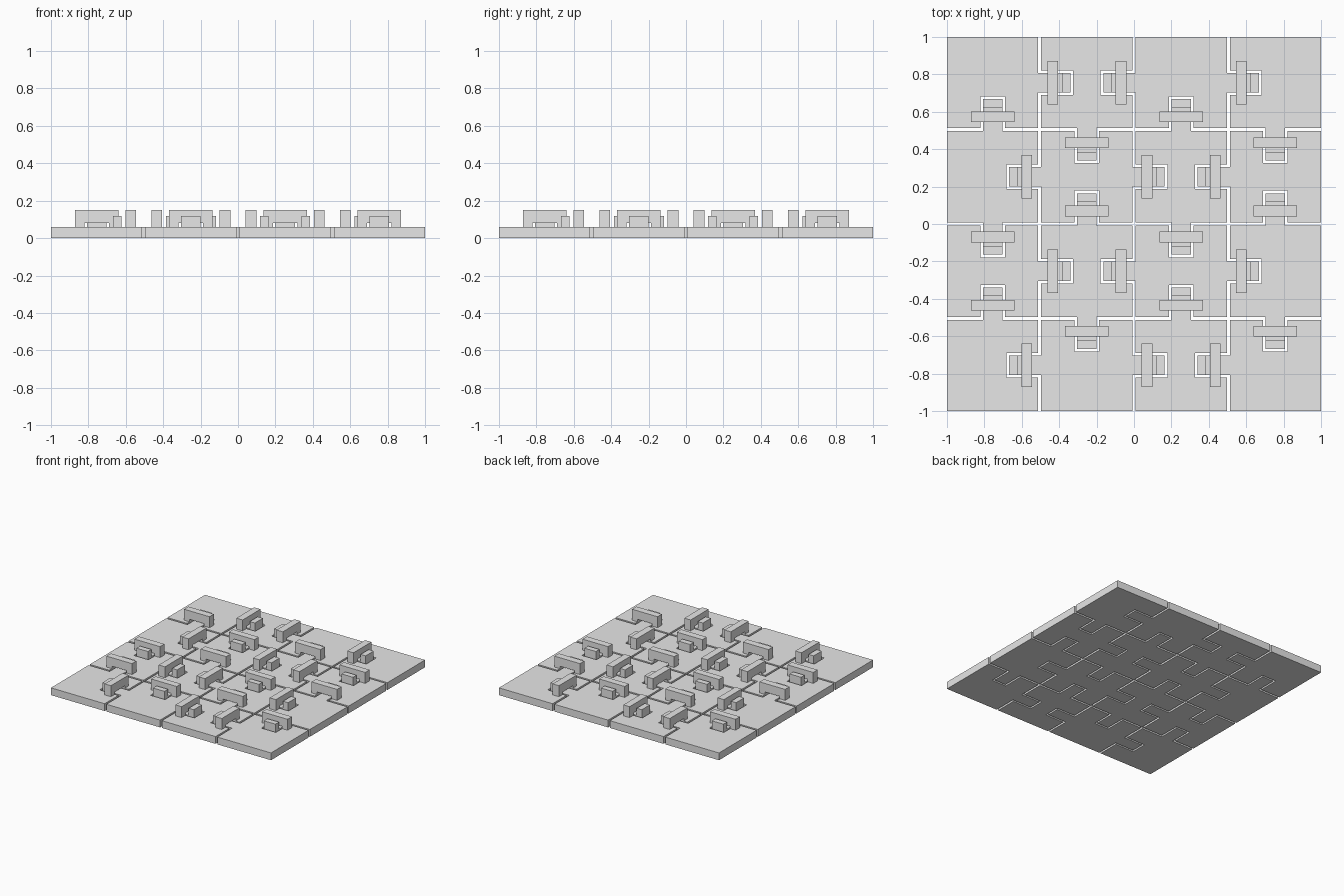
import bpy, bmesh
from mathutils import Matrix, Vector
from math import pi

if "Cube" in bpy.data.objects:
    bpy.data.objects.remove(bpy.data.objects["Cube"])

N = 4                # tiles per side
GAP = 0.016          # clearance between tiles
PITCH = (2 + GAP) / N
HALF = PITCH / 2 - GAP / 2
SEAM = PITCH / 2     # tile centre to middle of seam
TOP = 0.06           # plate thickness

grey = bpy.data.materials.new("light_grey")
grey.diffuse_color = (0.8, 0.8, 0.8, 1)
grey.use_nodes = True
grey.node_tree.nodes["Principled BSDF"].inputs["Base Color"].default_value = grey.diffuse_color


def prism(name, pts, offset, matrix):
    """Extrude a closed outline along offset, then place it."""
    bm = bmesh.new()
    face = bm.faces.new([bm.verts.new(p) for p in pts])
    ext = bmesh.ops.extrude_face_region(bm, geom=[face], use_keep_orig=True)
    moved = [v for v in ext["geom"] if isinstance(v, bmesh.types.BMVert)]
    bmesh.ops.translate(bm, verts=moved, vec=offset)
    bmesh.ops.recalc_face_normals(bm, faces=bm.faces)
    bm.transform(matrix)
    mesh = bpy.data.meshes.new(name)
    bm.to_mesh(mesh)
    bm.free()
    mesh.materials.append(grey)
    obj = bpy.data.objects.new(name, mesh)
    bpy.context.collection.objects.link(obj)
    return obj


def side_points(kind):
    """Outline of the +x side of a tile, running upward."""
    pts = [(HALF, -HALF)]
    if kind == "tab":
        w, tip = 0.052, SEAM + 0.164
    elif kind == "notch":
        w, tip = 0.066, SEAM - 0.178
    else:
        return pts
    return pts + [(HALF, -w), (tip, -w), (tip, w), (HALF, w)]


# Arch profile in y and z, straddling a notch
ARCH = [(-0.116, TOP), (-0.116, 0.15), (0.116, 0.15), (0.116, TOP),
        (0.066, TOP), (0.066, 0.08), (-0.066, 0.08), (-0.066, TOP)]
STEPS = [(1, 0), (0, 1), (-1, 0), (0, -1)]

for col in range(N):
    for row in range(N):
        place = Matrix.Translation(((col - (N - 1) / 2) * PITCH,
                                    (row - (N - 1) / 2) * PITCH, 0))
        outline = []
        for s, (dx, dy) in enumerate(STEPS):
            turn = Matrix.Rotation(s * pi / 2, 4, 'Z')
            inside = 0 <= col + dx < N and 0 <= row + dy < N
            # Tabs and notches alternate like a chequerboard
            kind = "plain"
            if inside:
                kind = "tab" if (col + row + s) % 2 else "notch"
            outline += [turn @ Vector((x, y, 0)) for x, y in side_points(kind)]
            if kind == "tab":
                # Locking peg at the tip of the tab
                x0, x1 = SEAM + 0.118, SEAM + 0.164
                base = [(x0, -0.052, TOP), (x1, -0.052, TOP),
                        (x1, 0.052, TOP), (x0, 0.052, TOP)]
                prism("tab_peg", base, (0, 0, 0.058), place @ turn)
            elif kind == "notch":
                # Bridge over the notch
                prism("bridge", [(SEAM - 0.098, y, z) for y, z in ARCH],
                      (0.057, 0, 0), place @ turn)
        prism("puzzle_tile", outline, (0, 0, TOP), place)
